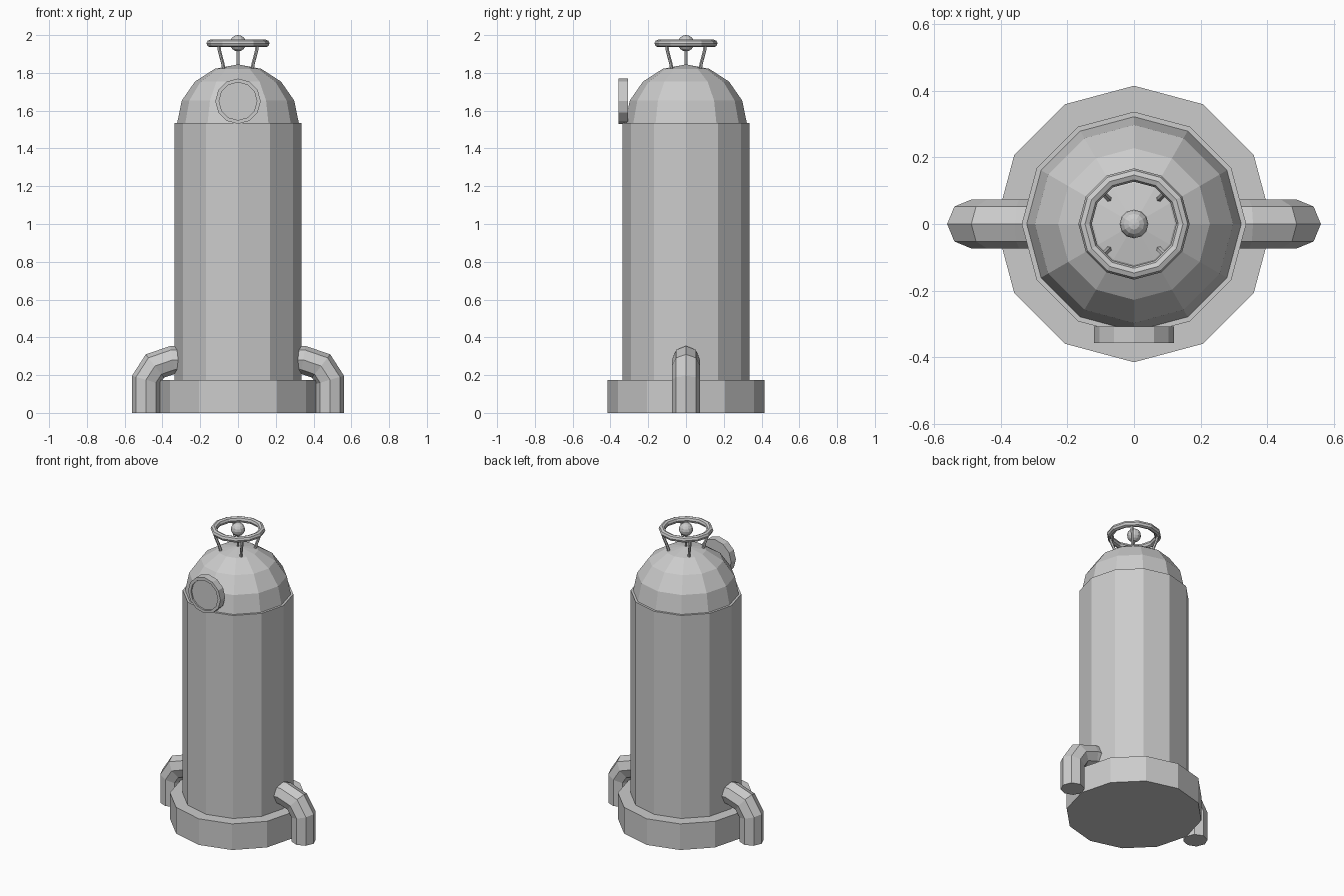
import bpy, bmesh
from math import sin, cos, pi, radians, atan2
from mathutils import Vector, Matrix

if "Cube" in bpy.data.objects:
    bpy.data.objects.remove(bpy.data.objects["Cube"])


def finish(bm, name):
    bmesh.ops.remove_doubles(bm, verts=bm.verts, dist=1e-5)
    bmesh.ops.recalc_face_normals(bm, faces=bm.faces)
    mesh = bpy.data.meshes.new(name)
    bm.to_mesh(mesh)
    bm.free()
    ob = bpy.data.objects.new(name, mesh)
    bpy.context.collection.objects.link(ob)
    return ob


def bridge(bm, rings, closed=False):
    n = len(rings[0])
    pairs = list(zip(rings, rings[1:]))
    if closed:
        pairs.append((rings[-1], rings[0]))
    for a, b in pairs:
        for i in range(n):
            j = (i + 1) % n
            bm.faces.new((a[i], a[j], b[j], b[i]))
    if not closed:
        bm.faces.new(rings[0])
        bm.faces.new(rings[-1])


def lathe(name, profile, sides=12, closed=False):
    """Revolve (radius, z) points about the z axis."""
    bm = bmesh.new()
    rings = [[bm.verts.new((r * cos(2 * pi * i / sides), r * sin(2 * pi * i / sides), z))
              for i in range(sides)] for r, z in profile]
    bridge(bm, rings, closed)
    return finish(bm, name)


def tube(name, path, radius, sides, azimuth):
    """Mitred tube along (distance, z) points in the vertical plane at azimuth."""
    bm = bmesh.new()
    pts = [Vector(p) for p in path]
    out = Vector((cos(azimuth), sin(azimuth), 0))
    side = Vector((-sin(azimuth), cos(azimuth), 0))
    rings = []
    for k, p in enumerate(pts):
        d0 = (p - pts[k - 1]).normalized() if k else (pts[1] - p).normalized()
        d1 = (pts[k + 1] - p).normalized() if k + 1 < len(pts) else d0
        t = (d0 + d1).normalized()
        nrm = Vector((t.y, -t.x)) / t.dot(d0)
        ring = []
        for i in range(sides):
            a = 2 * pi * i / sides
            q = p + nrm * radius * cos(a)
            ring.append(bm.verts.new(out * q.x + Vector((0, 0, q.y)) + side * radius * sin(a)))
        rings.append(ring)
    bridge(bm, rings)
    return finish(bm, name)


# Tank: plinth, body and dome
lathe("base", [(0.415, 0), (0.415, 0.175)])
lathe("tank_body", [(0.337, 0.175), (0.337, 1.535)])
dome = [(0.322 * cos(radians(a)), 1.535 + 0.31 * sin(radians(a))) for a in (0, 22.5, 45, 67.5)]
lathe("dome", dome + [(0.0, 1.845)])

# Side pipes bending down to the floor
pipe = [(0.487, 0), (0.487, 0.175), (0.44, 0.248), (0.345, 0.281), (0.28, 0.281)]
for label, az in (("right", 0), ("left", pi)):
    tube("pipe_" + label, pipe, 0.074, 8, az)

# Pressure gauge facing the front, with a shallow recessed dial
gauge = lathe("gauge", [(0.12, -0.025), (0.12, 0.025), (0.10, 0.025), (0.10, 0.015)])
gauge.data.transform(Matrix.Translation((0, -0.332, 1.65)) @ Matrix.Rotation(pi / 2, 4, 'X'))

# Valve wheel on four bent struts
ring = [(0.147 + 0.02 * cos(i * pi / 4), 1.956 + 0.02 * sin(i * pi / 4)) for i in range(8)]
lathe("valve_wheel", ring, closed=True)
for i in range(4):
    tube(f"wheel_strut_{i + 1}", [(0.105, 1.81), (0.112, 1.845), (0.14, 1.92), (0.143, 1.95)],
         0.009, 6, pi / 4 + i * pi / 2)

# Valve stem and knob
lathe("valve_stem", [(0.008, 1.83), (0.008, 1.95)], 6)
bm = bmesh.new()
bmesh.ops.create_uvsphere(bm, u_segments=12, v_segments=8, radius=0.043,
                          matrix=Matrix.Translation((0, 0, 1.957)))
finish(bm, "valve_knob")
